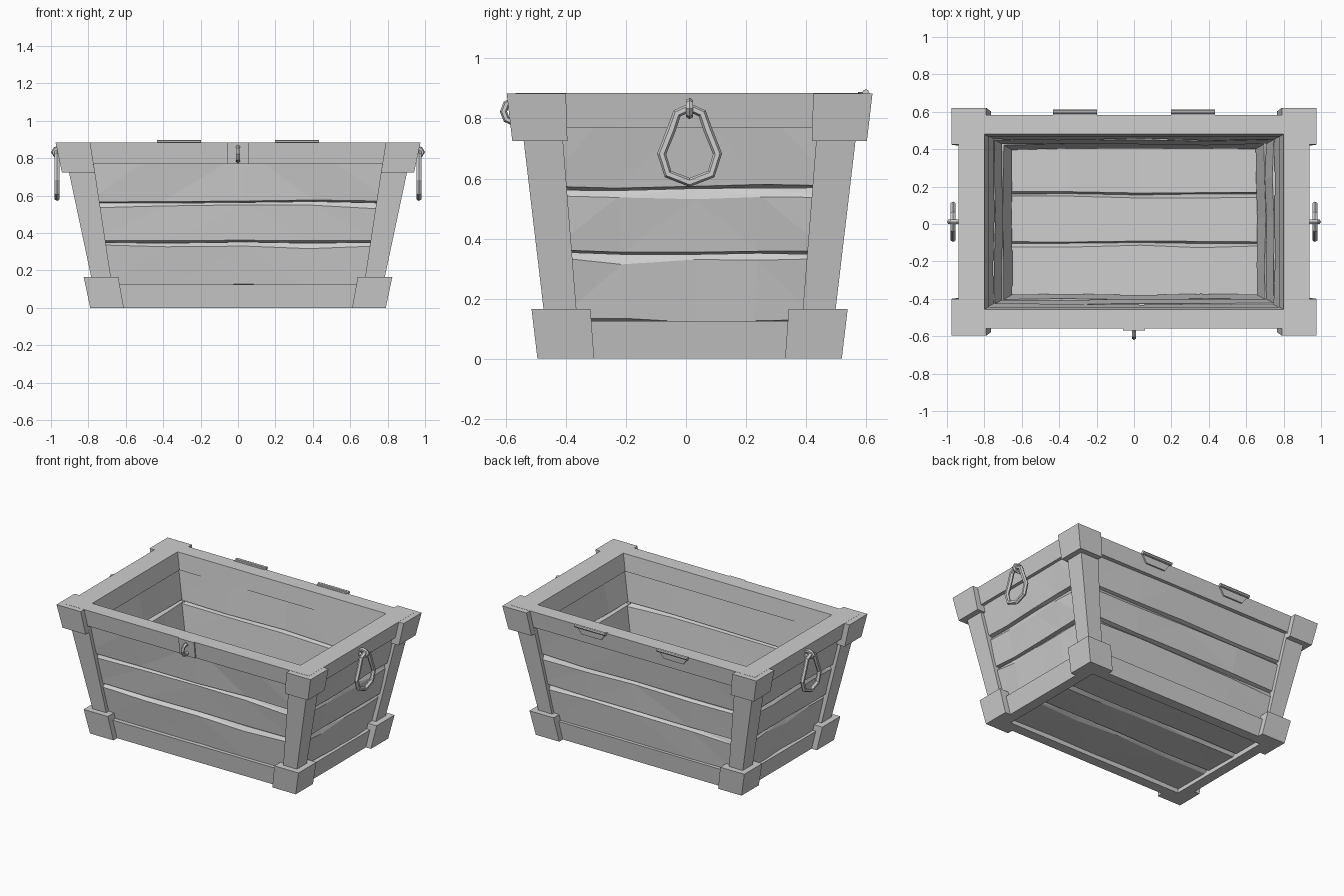
import bpy, bmesh, math, random
from mathutils import Vector

random.seed(7)
if "Cube" in bpy.data.objects:
    bpy.data.objects.remove(bpy.data.objects["Cube"], do_unlink=True)

CY = 0.012  # depth centre of the box body
GREY = (0.62, 0.62, 0.62, 1)
mat = bpy.data.materials.new("plain grey")
mat.use_nodes = True
mat.diffuse_color = GREY
mat.node_tree.nodes["Principled BSDF"].inputs["Base Color"].default_value = GREY


def half_x(z):
    return 0.75 + 0.212 * z


def half_y(z):
    return 0.467 + 0.118 * z


def loft(name, sections, closed=False):
    """Skin a row of matching cross-sections, capped unless closed."""
    bm = bmesh.new()
    rows = [[bm.verts.new(p) for p in s] for s in sections]
    n = len(rows[0])
    pairs = list(zip(rows, rows[1:]))
    if closed:
        pairs.append((rows[-1], rows[0]))
    else:
        bm.faces.new(rows[0])
        bm.faces.new(rows[-1])
    for a, b in pairs:
        for i in range(n):
            j = (i + 1) % n
            bm.faces.new((a[i], a[j], b[j], b[i]))
    bmesh.ops.recalc_face_normals(bm, faces=bm.faces)
    bmesh.ops.triangulate(bm, faces=bm.faces)
    me = bpy.data.meshes.new(name)
    bm.to_mesh(me)
    bm.free()
    me.materials.append(mat)
    ob = bpy.data.objects.new(name, me)
    bpy.context.collection.objects.link(ob)


def frame(name, z0, z1, in_x, in_y):
    """Sloping rectangular frame around the box."""
    sections = []
    for sx, sy in ((1, 1), (-1, 1), (-1, -1), (1, -1)):
        sections.append([(sx * (half_x(z) - k * in_x), CY + sy * (half_y(z) - k * in_y), z)
                         for z, k in ((z0, 0), (z1, 0), (z1, 1), (z0, 1))])
    loft(name, sections, closed=True)


def corners(name, levels, grow, depth):
    """L-shaped corner piece, four times; levels hold z and the arm ends."""
    for sx, side in ((1, "left"), (-1, "right")):
        for sy, end in ((1, "back"), (-1, "front")):
            sections = []
            for z, ax, ay in levels:
                ox, oy = half_x(z) + grow, half_y(z) + grow
                ix, iy = half_x(z) - depth, half_y(z) - depth
                outline = ((ox, oy), (ax, oy), (ax, iy), (ix, iy), (ix, ay), (ox, ay))
                sections.append([(sx * x, CY + sy * y, z) for x, y in outline])
            loft(f"{name}_{end}_{side}", sections)


def planks(name, seams, outer, inner, place):
    """Rough boards with uneven chamfered edges; place maps (u, v, depth)."""
    stations = (-1, -0.5, 0.05, 0.5, 1)
    lines = [[v + random.uniform(-0.006, 0.006) for _ in stations] for v in seams]
    mid = (outer + inner) / 2
    for k in range(len(seams) - 1):
        sections = []
        for i, u in enumerate(stations):
            lo, hi = lines[k][i], lines[k + 1][i]
            under = random.uniform(0.006, 0.014)
            over = random.uniform(0.012, 0.038)
            low, high, back = (random.uniform(-0.006, 0.006) for _ in range(3))
            sections.append([place(u, v, d) for v, d in (
                (lo + under, outer + low), (lo, mid), (lo + under, inner + back),
                (hi - over * 0.6, inner + back), (hi, mid), (hi, outer + 0.02),
                (hi - over, outer + high))])
        loft(f"{name}_{k + 1}", sections)


def ring(name, path, radius, place, sides=6):
    """Closed tube along a flat path; place maps (a, b, across) to space."""
    sections = []
    for i, p in enumerate(path):
        t = (Vector(path[(i + 1) % len(path)]) - Vector(path[i - 1])).normalized()
        rim = []
        for s in range(sides):
            ang = math.tau * s / sides
            c, w = radius * math.cos(ang), radius * math.sin(ang)
            rim.append(place(p[0] + t.y * c, p[1] - t.x * c, w))
        sections.append(rim)
    loft(name, sections, closed=True)


def oval(ra, rb, n=8):
    return [(ra * math.cos(math.tau * i / n), rb * math.sin(math.tau * i / n)) for i in range(n)]


# Frames and corner pieces
frame("top_rim", 0.77, 0.885, 0.137, 0.103)
frame("bottom_frame", 0, 0.125, 0.07, 0.07)
corners("corner_post", [(0.1, 0.67, 0.372), (0.78, 0.773, 0.426)], 0, 0.08)
corners("top_cap", [(0.725, 0.765, 0.407), (0.884, 0.79, 0.412)], 0.038, 0.08)
corners("bottom_cap", [(0, 0.61, 0.318), (0.165, 0.64, 0.33)], 0.04, 0.06)

# Wall planks
rows = (0.115, 0.352, 0.565, 0.85)
for s, label in ((-1, "front"), (1, "back")):
    planks(f"{label}_plank", rows, 0.025, 0.095,
           lambda u, z, d: (u * (half_x(z) - 0.06), CY + s * (half_y(z) - d), z))
for s, label in ((-1, "right"), (1, "left")):
    planks(f"{label}_plank", rows, 0.025, 0.122,
           lambda u, z, d: (s * (half_x(z) - d), CY + u * (half_y(z) - 0.05), z))

# Floor planks
planks("floor_plank", (-0.43, -0.115, 0.145, 0.43), 0.035, 0.1,
       lambda u, v, d: (u * 0.715, CY + v, d))

# Side handles hanging from staples
half = [(0.042, 0.817), (0.06, 0.765), (0.093, 0.682), (0.072, 0.615)]
pear = [(0, 0.836)] + half + [(0, 0.587)] + [(-a, b) for a, b in reversed(half)]
for s, label in ((-1, "right"), (1, "left")):
    ring(f"{label}_handle", pear, 0.015, lambda a, b, w: (s * (0.967 + w), CY + a, b))
    ring(f"{label}_staple", oval(0.034, 0.022), 0.013,
         lambda a, b, w: (s * (0.953 + a), CY + w, 0.833 + b))

# Front latch plate and staple
loft("latch_plate", [[(x, CY - half_y(z) - k, z) for z, k in
                      ((0.77, -0.01), (0.77, 0.009), (0.885, 0.009), (0.885, -0.01))]
                     for x in (-0.06, 0.06)])
ring("latch_staple", oval(0.034, 0.036), 0.012,
     lambda a, b, w: (w, -0.574 + a, 0.823 + b))

# Back hinges: tapered leaf and knuckle
for s, label in ((-1, "right"), (1, "left")):
    mid = s * 0.315
    loft(f"hinge_leaf_{label}", [[(mid + e * w, CY + half_y(z) + k, z) for e, w, z in
                                  ((-1, 0.117, 0.888), (1, 0.117, 0.888),
                                   (1, 0.075, 0.83), (-1, 0.075, 0.83))]
                                 for k in (-0.01, 0.01)])
    loft(f"hinge_knuckle_{label}", [[(mid + e * 0.117, 0.599 + a, 0.885 + b)
                                     for a, b in oval(0.012, 0.012)] for e in (-1, 1)])
